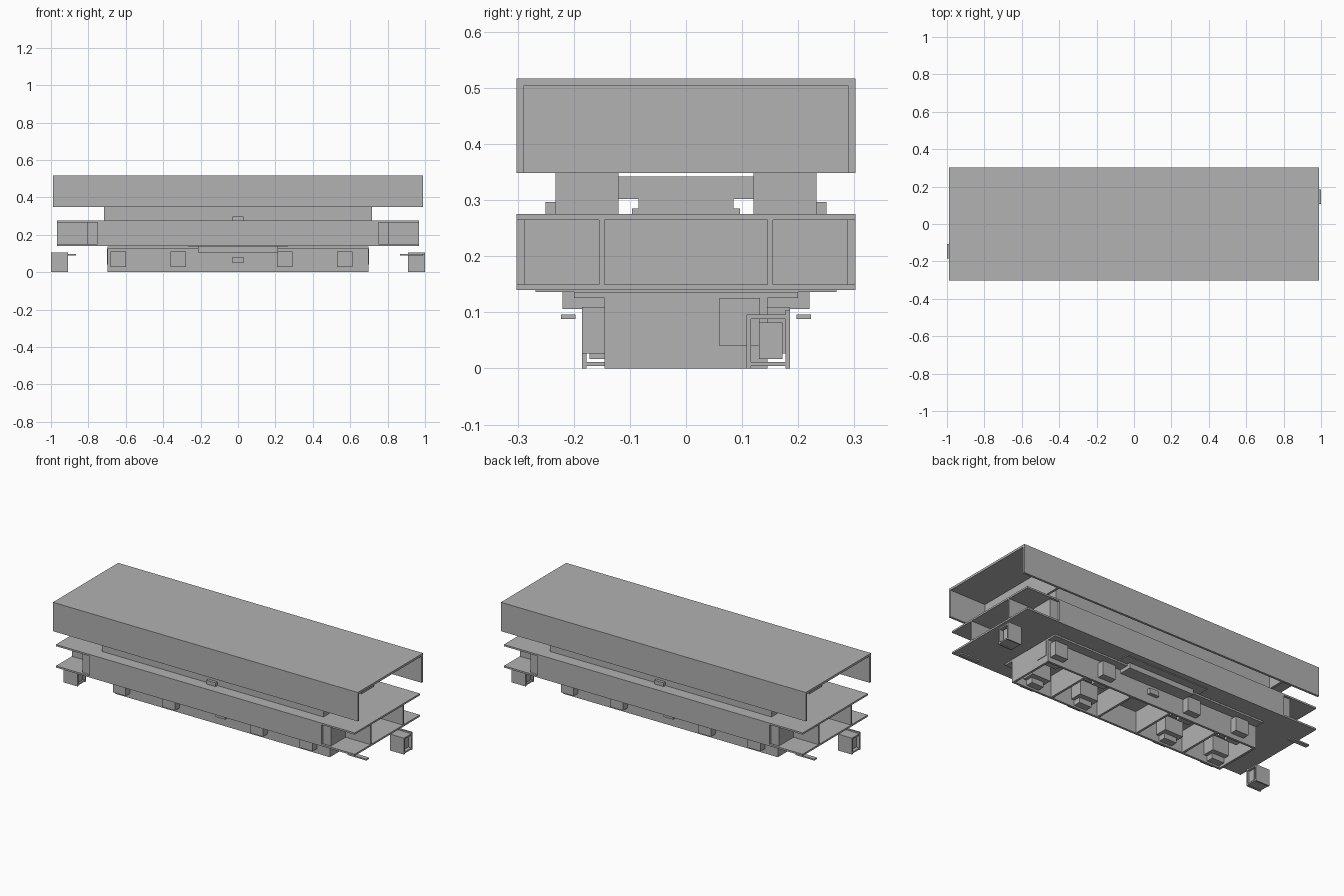
import bpy

cube = bpy.data.objects.get("Cube")
if cube:
    bpy.data.objects.remove(cube, do_unlink=True)

# The whole model shares one colour
grey = bpy.data.materials.new("plain grey")
grey.use_nodes = True
tone = (0.445, 0.445, 0.445, 1)
grey.diffuse_color = tone
grey.node_tree.nodes["Principled BSDF"].inputs["Base Color"].default_value = tone


def box(name, x, y, z):
    """Box spanning the given (low, high) range on each axis."""
    bpy.ops.mesh.primitive_cube_add(size=1)
    part = bpy.context.object
    part.name = name
    for vertex in part.data.vertices:
        vertex.co = [span[0] if c < 0 else span[1] for span, c in zip((x, y, z), vertex.co)]
    part.data.materials.append(grey)
    return part


def flipped(span):
    return (-span[1], -span[0])


def pair(name, x, y, z):
    """Box and its copy turned half a turn about the vertical axis."""
    box(name + "_left", x, y, z)
    box(name + "_right", flipped(x), flipped(y), z)


def both(half):
    return (-half, half)


def around(centre, half):
    return (centre - half, centre + half)


def below(top, depth):
    return (top - depth, top)


def above(bottom, depth):
    return (bottom, bottom + depth)


# Shared dimensions
plate = 0.01
wall = 0.013
half_width = 0.302
cover_length, deck_length, frame_length = both(0.988), both(0.968), both(0.697)
cover_bottom, cover_top = 0.348, 0.517
deck_bottom, deck_top = 0.14, 0.275
frame_top = 0.136
frame_half = 0.145
frame_inner = frame_half - wall
box_reach = 0.185

# Upper cover: channel open at the ends, with recessed end walls
ceiling = cover_top - wall
cover_inner = half_width - wall
cover_height = (cover_bottom, ceiling)
box("cover_top", cover_length, both(half_width), (ceiling, cover_top))
pair("cover_side", cover_length, (cover_inner, half_width), cover_height)
pair("cover_end_wall", below(0.757, wall), both(cover_inner), cover_height)

# Supports between the cover and the middle deck
rail_inner, rail_outer = 0.12, 0.233
tie_bottom = 0.302
pair("upper_rail", both(0.717), (rail_inner, rail_outer), (deck_top, ceiling))
box("upper_tie", frame_length, both(rail_inner), above(tie_bottom, 0.04))
box("upper_keel", frame_length, both(0.085), (deck_top, tie_bottom))
box("upper_keel_foot", frame_length, both(0.096), above(deck_top, plate))
pair("side_stop", both(0.03), above(rail_outer, 0.017), above(deck_top, 0.022))

# Middle deck: two plates, side walls, long webs and cross walls
deck_inside = (deck_bottom + plate, deck_top - plate)
wall_end, step_end = 0.752, 0.805
deck_inner = half_width - wall
box("deck_top_plate", deck_length, both(half_width), below(deck_top, plate))
box("deck_bottom_plate", deck_length, both(half_width), above(deck_bottom, plate))
pair("deck_side", both(wall_end), (deck_inner, half_width), (deck_bottom, deck_top))
pair("deck_web", deck_length, above(frame_half, plate), deck_inside)
pair("deck_cross_wall", below(step_end, plate), both(deck_inner), deck_inside)
step = (wall_end - plate, step_end)
step_depth = below(deck_inner, plate)
pair("deck_step_back", step, step_depth, deck_inside)
pair("deck_step_front", step, flipped(step_depth), deck_inside)

# Lower frame: open underside, flange, centre ledges and dividers
frame_ceiling = frame_top - plate
frame_height = (0, frame_ceiling)
wear_half = 0.268
box("wear_plate", both(wear_half), both(wear_half), (frame_top, deck_bottom))
box("frame_flange", frame_length, both(0.2), (frame_ceiling, frame_top))
pair("centre_ledge", both(0.213), (frame_half, 0.22), below(frame_top, 0.03))
pair("frame_side", frame_length, (frame_inner, frame_half), frame_height)
for centre in (frame_length[1] - wall / 2, 0.44, 0.13):
    pair("frame_divider", around(centre, wall / 2), both(frame_inner), frame_height)

# Side boxes, with a stepped unit inside the bay behind each one
for centre in (-0.64, -0.32, 0.25, 0.57):
    pair("side_box", around(centre, 0.042), flipped((frame_half, box_reach)), (0.027, 0.11))
    pair("bay_block", around(centre, 0.06), flipped((0.06, frame_inner)), (0.04, frame_ceiling))
    pair("bay_step", around(centre, 0.04), flipped((0.09, frame_inner)), (plate, 0.04))
pair("centre_box", around(0, 0.03), flipped(above(frame_half, 0.02)), (0.05, 0.08))

# Detached end brackets, each a hooked shell around a block
bracket_inner = 0.108
bracket_top = 0.096
bracket_length = (0.91, 1)
bracket_width = (bracket_inner, box_reach)
lip = plate * 0.8
pair("bracket_top", bracket_length, bracket_width, below(bracket_top, lip))
pair("bracket_inner_wall", bracket_length, above(bracket_inner, lip), (0, bracket_top))
pair("bracket_outer_wall", bracket_length, below(box_reach, lip), (0, bracket_top + lip))
pair("bracket_foot", bracket_length, bracket_width, above(lip / 2, lip))
pair("bracket_block", below(0.985, 0.07), (0.13, 0.172), (0.017, 0.082))

# Loose bars at the opposite corners
pair("end_bar", (0.865, cover_length[1]), around(-0.21, wall), below(bracket_top, lip))
